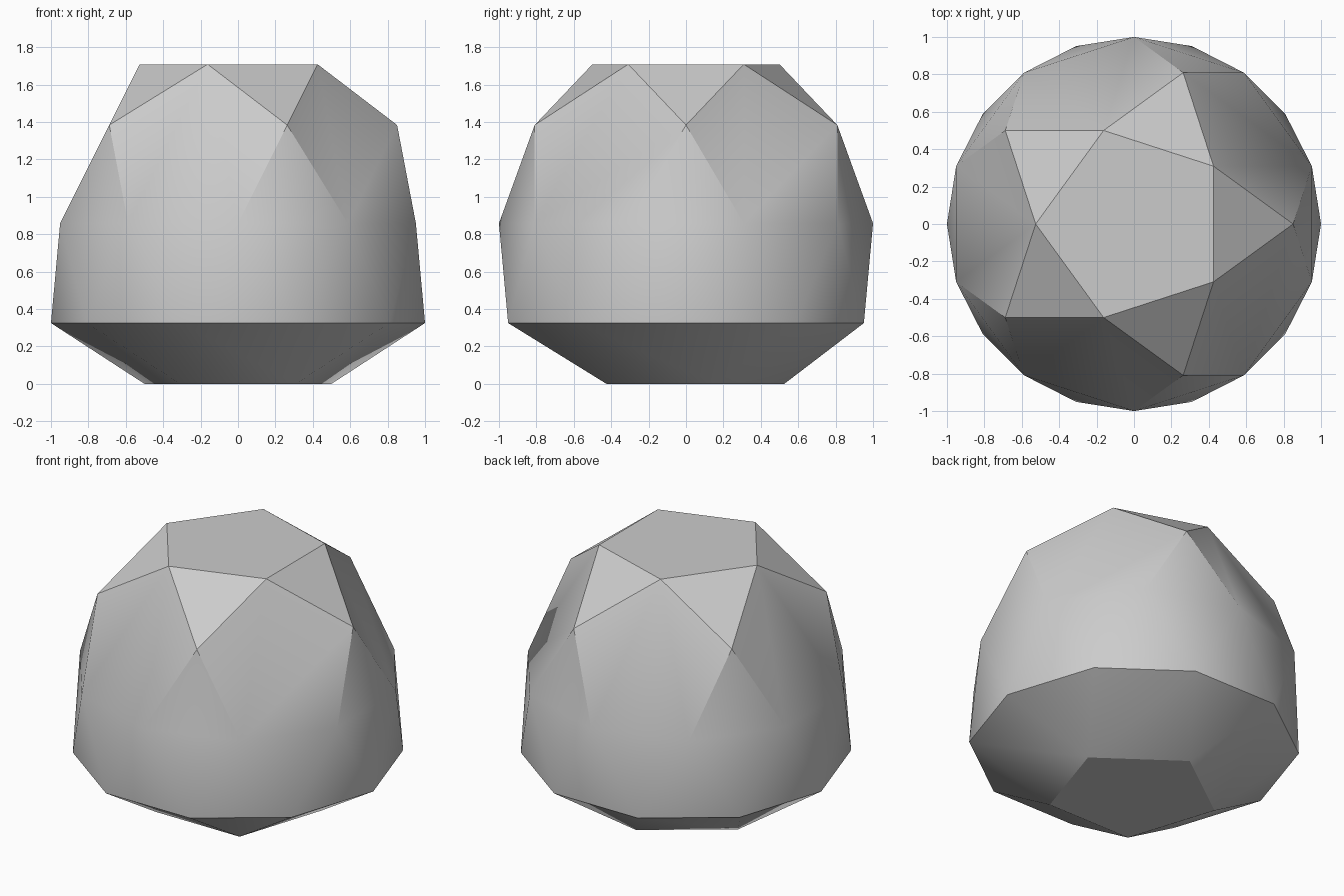
import bpy
import bmesh
from math import sin, cos, radians, sqrt

# Remove the default cube
cube = bpy.data.objects.get("Cube")
if cube:
    bpy.data.objects.remove(cube, do_unlink=True)

# Proportions: every edge has the same length, wide rings have radius 1
GOLDEN = (1 + sqrt(5)) / 2
edge = 2 * sin(radians(18))
small = edge / (2 * sin(radians(36)))
middle = small * GOLDEN
step = edge * sqrt((5 - sqrt(5)) / 10)
band = sqrt(edge ** 2 - (2 * sin(radians(9))) ** 2)
dome = edge * sqrt(1 + 2 / sqrt(5))

z_low = step
z_high = z_low + band
z_top = z_high + dome

# Rings of corners: count, radius, height, first angle
rings = [
    (5, small, 0, 90),
    (10, 1, z_low, 0),
    (10, 1, z_high, 18),
    (5, middle, z_top - step, 0),
    (5, small, z_top, 180),
]

# Wrap the rings in a faceted shell and merge coplanar triangles
bm = bmesh.new()
for count, radius, height, start in rings:
    for i in range(count):
        a = radians(start + 360 * i / count)
        bm.verts.new((radius * cos(a), radius * sin(a), height))
bmesh.ops.convex_hull(bm, input=bm.verts[:])
bmesh.ops.dissolve_limit(bm, angle_limit=radians(1), verts=bm.verts[:], edges=bm.edges[:])
bmesh.ops.recalc_face_normals(bm, faces=bm.faces[:])

mesh = bpy.data.meshes.new("faceted_solid")
bm.to_mesh(mesh)
bm.free()
solid = bpy.data.objects.new("faceted_solid", mesh)
bpy.context.collection.objects.link(solid)

# Plain light grey
grey = bpy.data.materials.new("light_grey")
grey.use_nodes = True
colour = (0.6, 0.6, 0.6, 1)
grey.diffuse_color = colour
grey.node_tree.nodes["Principled BSDF"].inputs["Base Color"].default_value = colour
mesh.materials.append(grey)

# Soft shading over shallow edges, crisp over steep ones
bpy.context.view_layer.objects.active = solid
solid.select_set(True)
bpy.ops.object.shade_smooth_by_angle(angle=radians(30))
